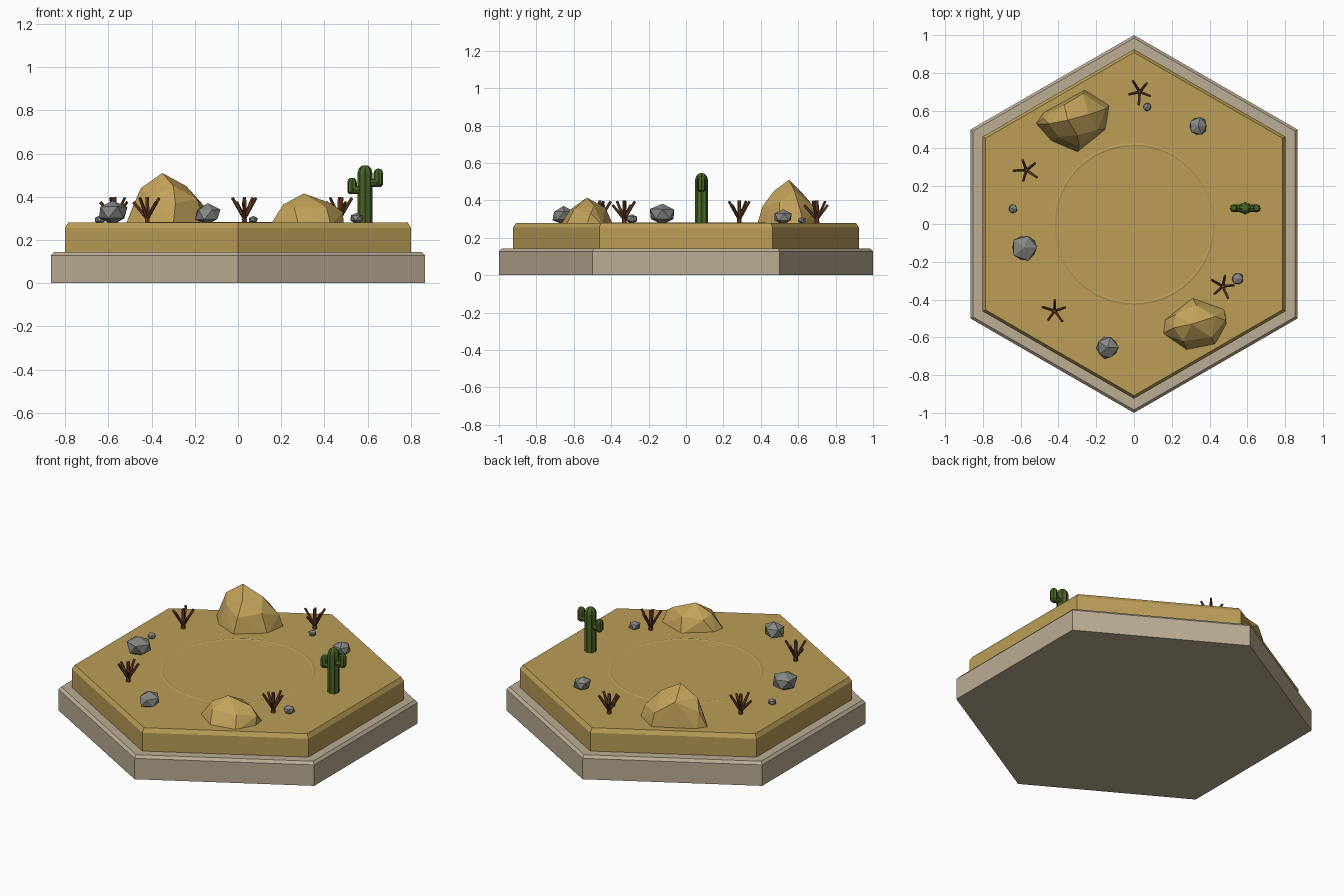
import bpy, bmesh, math, random
from mathutils import Vector, Matrix

if "Cube" in bpy.data.objects:
    bpy.data.objects.remove(bpy.data.objects["Cube"])

def material(name, r, g, b):
    lin = lambda c: (c / 255 / 12.92) if c < 10 else ((c / 255 + 0.055) / 1.055) ** 2.4
    m = bpy.data.materials.new(name)
    m.diffuse_color = (lin(r), lin(g), lin(b), 1)
    m.use_nodes = True
    m.node_tree.nodes["Principled BSDF"].inputs["Base Color"].default_value = m.diffuse_color
    return m

STONE = material("pale_stone", 187, 173, 148)
SAND = material("sand", 187, 157, 87)
SANDROCK = material("sandstone", 195, 162, 90)
GREY = material("grey_rock", 134, 134, 131)
GREEN = material("cactus_green", 74, 100, 38)
BROWN = material("dry_wood", 112, 68, 42)

def finish(bm, name, mat):
    bmesh.ops.recalc_face_normals(bm, faces=bm.faces)
    me = bpy.data.meshes.new(name)
    bm.to_mesh(me)
    bm.free()
    ob = bpy.data.objects.new(name, me)
    bpy.context.collection.objects.link(ob)
    me.materials.append(mat)
    return ob

def lathe(bm, profile, n, center=(0, 0), ribs=0.0, phase=0.0, caps=True):
    """Stack of rings (radius, z); ribs shrinks every second vertex."""
    rings = []
    for r, z in profile:
        ring = []
        for i in range(n):
            a = phase + 2 * math.pi * i / n
            q = r * (1 - ribs * (i % 2))
            ring.append(bm.verts.new((center[0] + q * math.cos(a), center[1] + q * math.sin(a), z)))
        rings.append(ring)
    for a, b in zip(rings, rings[1:]):
        for i in range(n):
            j = (i + 1) % n
            bm.faces.new((a[i], a[j], b[j], b[i]))
    if caps:
        bm.faces.new(rings[0][::-1])
        bm.faces.new(rings[-1])

def stick(bm, p, q, r1, r2, n=6):
    p, q = Vector(p), Vector(q)
    d = q - p
    mat = Matrix.Translation((p + q) / 2) @ d.to_track_quat('Z', 'Y').to_matrix().to_4x4()
    bmesh.ops.create_cone(bm, cap_ends=True, segments=n, radius1=r1, radius2=r2,
                          depth=d.length, matrix=mat)

# Hexagonal plinth and sand slab, both with chamfered top edges
HEX = math.pi / 6
for name, mat, prof in (
        ("stone_base", STONE, [(1, 0), (1, 0.128), (0.984, 0.144)]),
        ("sand_slab", SAND, [(0.925, 0.13), (0.925, 0.256), (0.908, 0.28)])):
    bm = bmesh.new()
    lathe(bm, prof, 6, phase=HEX)
    finish(bm, name, mat)

# Faint raised ring in the sand
bm = bmesh.new()
lathe(bm, [(0.410, 0.2795), (0.420, 0.2825), (0.430, 0.2795)], 48, caps=False)
finish(bm, "sand_ring", SAND)

# Faceted sandstone boulders: convex hulls of a few outline points
def boulder(name, points):
    bm = bmesh.new()
    for p in points:
        bm.verts.new(p)
    res = bmesh.ops.convex_hull(bm, input=bm.verts)
    junk = [v for v in res["geom_interior"] if isinstance(v, bmesh.types.BMVert)]
    bmesh.ops.delete(bm, geom=junk, context='VERTS')
    finish(bm, name, SANDROCK)

boulder("large_boulder", [
    (-0.52, 0.53, 0.27), (-0.48, 0.59, 0.27), (-0.26, 0.71, 0.27), (-0.13, 0.63, 0.27),
    (-0.15, 0.50, 0.27), (-0.30, 0.38, 0.27), (-0.44, 0.44, 0.27),
    (-0.48, 0.56, 0.37), (-0.45, 0.53, 0.44), (-0.40, 0.46, 0.40), (-0.29, 0.41, 0.37),
    (-0.19, 0.50, 0.39), (-0.15, 0.61, 0.35), (-0.27, 0.69, 0.36), (-0.37, 0.63, 0.43),
    (-0.24, 0.58, 0.45), (-0.30, 0.47, 0.45), (-0.35, 0.55, 0.51)])
boulder("small_boulder", [
    (0.15, -0.58, 0.27), (0.16, -0.51, 0.27), (0.31, -0.39, 0.27), (0.48, -0.45, 0.27),
    (0.49, -0.53, 0.27), (0.43, -0.64, 0.27), (0.28, -0.67, 0.27),
    (0.21, -0.55, 0.365), (0.26, -0.62, 0.35), (0.41, -0.60, 0.35), (0.485, -0.51, 0.33),
    (0.43, -0.49, 0.37), (0.33, -0.43, 0.36), (0.22, -0.48, 0.35), (0.305, -0.53, 0.415)])

# Grey stones: jittered low icospheres (x, y, radius, centre height)
random.seed(4)
for k, (x, y, r, z) in enumerate([
        (-0.58, -0.125, 0.076, 0.326), (-0.14, -0.655, 0.064, 0.318),
        (0.34, 0.52, 0.053, 0.312), (0.55, -0.29, 0.034, 0.302),
        (0.07, 0.62, 0.024, 0.294), (-0.64, 0.08, 0.026, 0.294)]):
    bm = bmesh.new()
    bmesh.ops.create_icosphere(bm, subdivisions=1, radius=r)
    rot = Matrix.Rotation(k * 1.3, 3, 'Z')
    for v in bm.verts:
        c = rot @ (v.co * random.uniform(0.9, 1.08))
        v.co = (x + c.x, y + c.y, z + c.z * 0.78)
    finish(bm, f"grey_stone_{k + 1}", GREY)

# Dry bushes: short trunk with five leaning twigs
for k, (x, y, turn) in enumerate([(0.03, 0.70, 50), (-0.57, 0.285, 110),
                                  (-0.42, -0.46, 90), (0.47, -0.33, 78)]):
    bm = bmesh.new()
    stick(bm, (x, y, 0.27), (x, y, 0.40), 0.013, 0.009)
    for i in range(5):
        a = math.radians(turn + 72 * i)
        tip = 0.068 if i % 2 else 0.058
        stick(bm, (x, y, 0.30), (x + tip * math.cos(a), y + tip * math.sin(a),
              0.375 if i % 2 else 0.395), 0.009, 0.007)
    finish(bm, f"dry_bush_{k + 1}", BROWN)

# Ribbed cactus with two raised arms
bm = bmesh.new()
cx, cy = 0.588, 0.083
def column(x, r, z0, z1):
    lathe(bm, [(r * 0.55, z0), (r, z0 + r * 0.5), (r, z1 - r), (r * 0.85, z1 - r * 0.45),
               (r * 0.5, z1 - r * 0.1), (r * 0.15, z1)], 16, (x, cy), ribs=0.16)
column(cx, 0.034, 0.26, 0.546)
for ax, z0, z1 in ((0.528, 0.412, 0.488), (0.650, 0.445, 0.53)):
    column(ax, 0.022, z0, z1)
    stick(bm, (cx, cy, z0 + 0.02), (ax, cy, z0 + 0.02), 0.019, 0.019, 8)
finish(bm, "cactus", GREEN)
